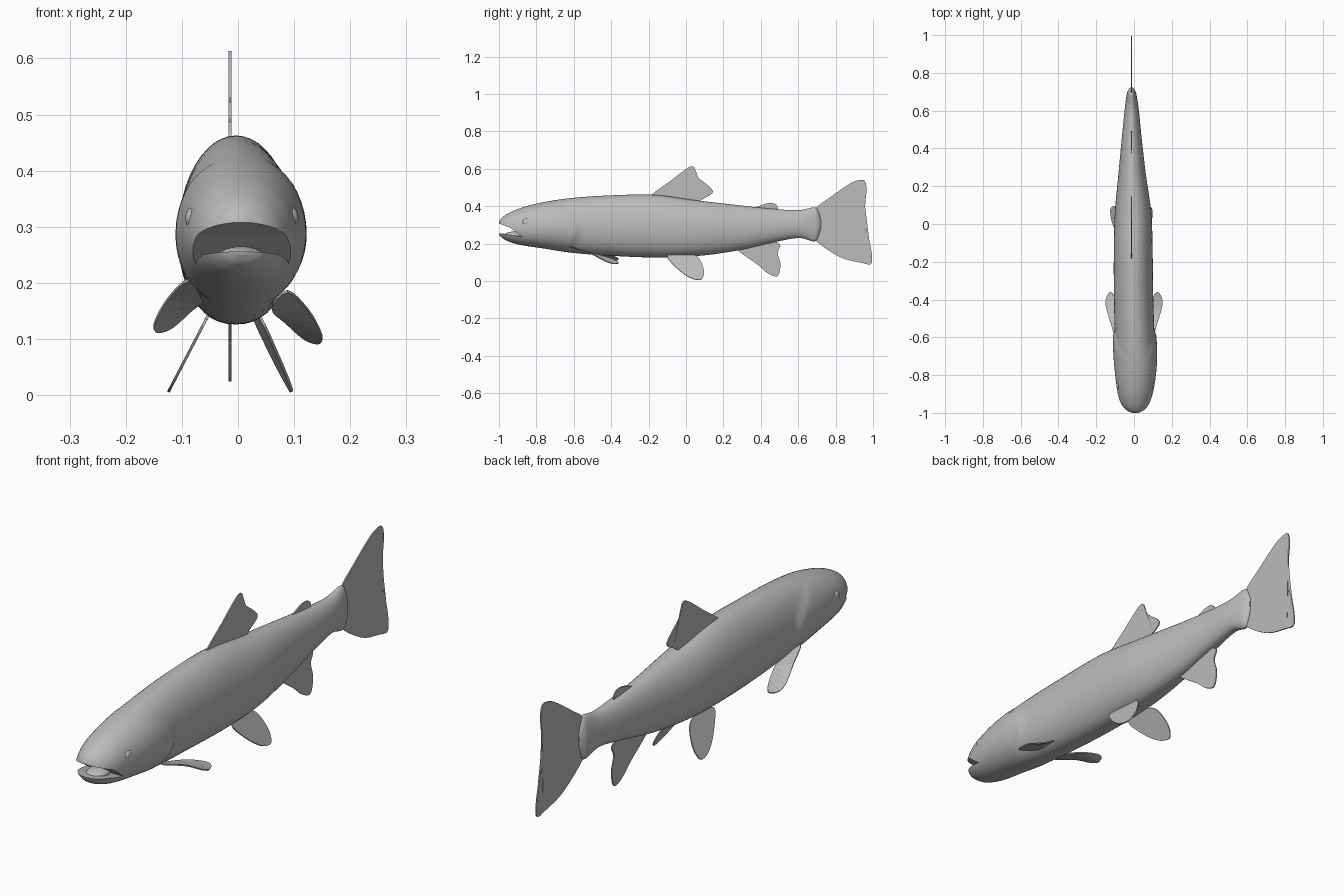
import bpy, bmesh, math
from mathutils import Vector

cube = bpy.data.objects.get("Cube")
if cube:
    bpy.data.objects.remove(cube, do_unlink=True)

grey = bpy.data.materials.new("plain grey")
grey.use_nodes = True
grey.diffuse_color = (0.5, 0.5, 0.5, 1)
grey.node_tree.nodes["Principled BSDF"].inputs["Base Color"].default_value = (0.5, 0.5, 0.5, 1)


def smooth_path(points, steps, closed=False):
    """Catmull-Rom resampling of tuples of any length."""
    pts = [Vector(p) for p in points]
    n = len(pts)
    pick = (lambda i: pts[i % n]) if closed else (lambda i: pts[min(max(i, 0), n - 1)])
    out = []
    for i in range(n if closed else n - 1):
        a, b, c, d = (pick(i + k) for k in (-1, 0, 1, 2))
        for s in range(steps):
            t = s / steps
            out.append(b + 0.5 * t * ((c - a) + t * ((2 * a - 5 * b + 4 * c - d)
                       + t * (3 * (b - c) + d - a))))
    if not closed:
        out.append(pts[-1])
    return out


def finish(name, bm, smooth=True):
    bmesh.ops.recalc_face_normals(bm, faces=bm.faces)
    mesh = bpy.data.meshes.new(name)
    bm.to_mesh(mesh)
    bm.free()
    mesh.materials.append(grey)
    obj = bpy.data.objects.new(name, mesh)
    bpy.context.collection.objects.link(obj)
    bpy.ops.object.select_all(action='DESELECT')
    obj.select_set(True)
    bpy.context.view_layer.objects.active = obj
    if smooth:
        bpy.ops.object.shade_smooth_by_angle(angle=math.radians(40))
    return obj


def ellipsoid(name, centre, radii):
    bm = bmesh.new()
    bmesh.ops.create_uvsphere(bm, u_segments=24, v_segments=14, radius=1)
    bmesh.ops.scale(bm, vec=radii, verts=bm.verts)
    bmesh.ops.translate(bm, vec=centre, verts=bm.verts)
    return finish(name, bm)


def fin(name, outline, thickness=0.005):
    bm = bmesh.new()
    bm.faces.new([bm.verts.new(p) for p in smooth_path(outline, 4, True)])
    bmesh.ops.triangulate(bm, faces=bm.faces)
    obj = finish(name, bm, False)
    solid = obj.modifiers.new("thickness", 'SOLIDIFY')
    solid.thickness = thickness
    solid.offset = 0
    return obj


# Body: y, top, bottom, half width, centre x
stations = [
    (-1.0, .32, .25, .022, .006), (-.985, .338, .232, .05, .006),
    (-.95, .362, .212, .075, .006), (-.88, .392, .192, .096, .007),
    (-.76, .422, .174, .106, .008), (-.6, .445, .15, .105, .004),
    (-.4, .458, .135, .104, -.002), (-.17, .461, .126, .103, -.004),
    (.05, .432, .133, .097, -.005), (.27, .407, .162, .072, -.01),
    (.45, .387, .203, .053, -.012), (.6, .379, .23, .038, -.012),
    (.685, .394, .212, .026, -.013), (.708, .37, .24, .018, -.013),
    (.722, .33, .285, .007, -.013)]
SIDES = 48
bm = bmesh.new()
rings = []
for y, top, bottom, half, cx in smooth_path(stations, 10):
    mid = bottom + 0.46 * (top - bottom)
    ring = []
    for k in range(SIDES):
        a = 2 * math.pi * k / SIDES
        c, s = math.cos(a), math.sin(a)
        z = mid + s * ((top - mid) if s > 0 else (mid - bottom))
        # Gill cover swells towards its curved rear edge, then steps in
        edge = -.585 - 7 * (z - .27) ** 2
        swell = min(max((y + .87) / .2, 0), 1) if y < edge else max(0, 1 - (y - edge) / .02)
        # The belly is fuller than the back
        power = 1 if s > 0 else .88
        x = math.copysign(abs(c) ** power, c) * half * (1 + .1 * swell * abs(c))
        ring.append(bm.verts.new((cx + x, y, z)))
    rings.append(ring)
for r, q in zip(rings, rings[1:]):
    for k in range(SIDES):
        j = (k + 1) % SIDES
        bm.faces.new((r[k], r[j], q[j], q[k]))
bm.faces.new(rings[0])
bm.faces.new(rings[-1])
body = finish("body", bm)

# Mouth: wedge cut across the snout
bm = bmesh.new()
wedge = [(-.875, .234), (-.94, .285), (-1.1, .345), (-1.1, .268), (-.95, .25)]
ends = [[bm.verts.new((x, y, z)) for y, z in wedge] for x in (-.2, .2)]
for e in ends:
    bm.faces.new(e)
for i in range(len(wedge)):
    j = (i + 1) % len(wedge)
    bm.faces.new((ends[0][i], ends[0][j], ends[1][j], ends[1][i]))
cutter = finish("mouth_cutter", bm, False)
cutter.hide_render = True
cut = body.modifiers.new("mouth", 'BOOLEAN')
cut.operation = 'DIFFERENCE'
cut.solver = 'EXACT'
cut.object = cutter
bpy.context.view_layer.objects.active = body
bpy.ops.object.modifier_apply(modifier=cut.name)
bpy.data.objects.remove(cutter, do_unlink=True)

ellipsoid("tongue", (.006, -.915, .247), (.042, .055, .018))
for side, label in ((1, "left"), (-1, "right")):
    ellipsoid(label + "_eye", (.007 + side * .09, -.853, .315), (.011, .022, .019))

# Upright fins as y, z outlines at one x
upright = {
    "dorsal_fin": [(-.19, .45), (-.09, .53), (.01, .605), (.045, .607), (.058, .56),
                   (.145, .482), (.09, .44), (.05, .42), (-.08, .43)],
    "adipose_fin": [(.36, .38), (.42, .412), (.47, .415), (.49, .395), (.475, .37)],
    "anal_fin": [(.27, .175), (.38, .09), (.44, .04), (.49, .027), (.505, .09),
                 (.49, .15), (.503, .195), (.44, .22), (.35, .2)],
    "tail_fin": [(.69, .385), (.76, .44), (.875, .52), (.93, .54), (.957, .533), (.965, .48),
                 (.95, .39), (.917, .325), (.97, .25), (.995, .1), (.93, .1), (.82, .13),
                 (.69, .22), (.66, .3)]}
for name, outline in upright.items():
    fin(name, [(-.014, y, z) for y, z in outline])

# Paired fins
pelvic = [(-.1, .135), (-.06, .08), (0, .03), (.05, .008), (.085, .012), (.095, .06),
          (.06, .13), (-.02, .15)]
pectoral = [(.088, -.62, .185), (.125, -.52, .152), (.148, -.44, .11), (.146, -.39, .093),
            (.12, -.36, .1), (.085, -.43, .13), (.06, -.53, .155)]
for side, label, root, lift in ((1, "left", .035, 0), (-1, "right", .062, .02)):
    fin(label + "_pelvic_fin",
        [(side * (root + .52 * (.125 - z) - .08 * (y - .05) * (side > 0)), y, z) for y, z in pelvic])
    fin(label + "_pectoral_fin", [(side * x, y, z + lift) for x, y, z in pectoral])
